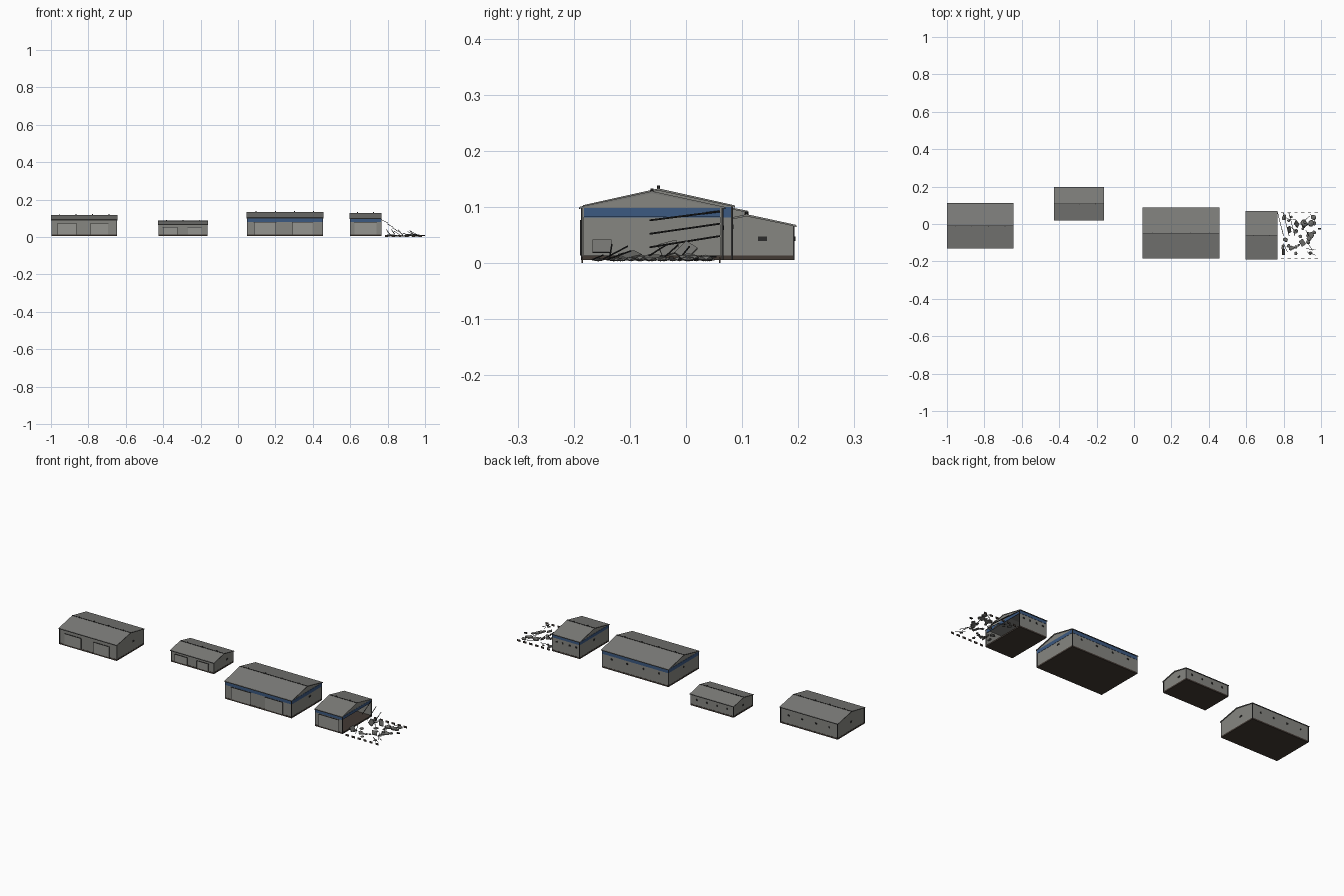
import bpy, bmesh, math, random
from mathutils import Vector, Matrix

if "Cube" in bpy.data.objects:
    bpy.data.objects.remove(bpy.data.objects["Cube"])

random.seed(4)


def material(name, rgb):
    m = bpy.data.materials.new(name)
    m.diffuse_color = (*rgb, 1)
    m.use_nodes = True
    m.node_tree.nodes["Principled BSDF"].inputs["Base Color"].default_value = m.diffuse_color
    return m


WALL = material("wall grey", (0.24, 0.24, 0.22))
ROOF = material("roof grey", (0.20, 0.20, 0.19))
PANEL = material("door grey", (0.30, 0.30, 0.28))
BLUE = material("stripe blue", (0.045, 0.10, 0.22))
BROWN = material("foundation brown", (0.055, 0.042, 0.034))
DARK = material("dark metal", (0.025, 0.025, 0.025))
STONE = material("rubble grey", (0.17, 0.17, 0.16))


def finish(name, bm, mat):
    bmesh.ops.recalc_face_normals(bm, faces=bm.faces)
    me = bpy.data.meshes.new(name)
    bm.to_mesh(me)
    bm.free()
    me.materials.append(mat)
    ob = bpy.data.objects.new(name, me)
    bpy.context.collection.objects.link(ob)
    return ob


def boxes(name, spans, mat):
    """One object made of boxes given as (x0, x1, y0, y1, z0, z1)."""
    bm = bmesh.new()
    for x0, x1, y0, y1, z0, z1 in spans:
        m = Matrix.Translation(((x0 + x1) / 2, (y0 + y1) / 2, (z0 + z1) / 2))
        m = m @ Matrix.Diagonal((x1 - x0, y1 - y0, z1 - z0, 1))
        bmesh.ops.create_cube(bm, size=1, matrix=m)
    return finish(name, bm, mat)


def extrude_x(name, profile, x0, x1, mat):
    """Push a closed (y, z) profile along x."""
    bm = bmesh.new()
    face = bm.faces.new([bm.verts.new((x0, y, z)) for y, z in profile])
    new = bmesh.ops.extrude_face_region(bm, geom=[face])["geom"]
    verts = [v for v in new if isinstance(v, bmesh.types.BMVert)]
    bmesh.ops.translate(bm, verts=verts, vec=(x1 - x0, 0, 0))
    return finish(name, bm, mat)


def bars(name, segments, radius, mat):
    bm = bmesh.new()
    for a, b in segments:
        a, b = Vector(a), Vector(b)
        d = b - a
        m = Matrix.Translation((a + b) / 2) @ d.to_track_quat('Z', 'Y').to_matrix().to_4x4()
        bmesh.ops.create_cone(bm, cap_ends=True, segments=6, radius1=radius,
                              radius2=radius, depth=d.length, matrix=m)
    return finish(name, bm, mat)


def shed(tag, x0, x1, y0, y1, eave, ridge, vents, doors, stripe=False, ruined=False):
    z0, t = 0.006, 0.004
    a0, a1, b0, b1 = x0 + t, x1 - t, y0 + t, y1 - t
    if ruined:
        a1 = x1
    ym, w = (y0 + y1) / 2, x1 - x0
    gable = [(b0, z0), (b1, z0), (b1, eave), (ym, ridge - t), (b0, eave)]

    # Walls: a closed block, or a shell with one end torn open
    if ruined:
        extrude_x(tag + "_end_wall", gable, a0, a0 + t, WALL)
        boxes(tag + "_long_walls", [(a0, a1, b0, b0 + t, z0, eave),
                                    (a0, a1, b1 - t, b1, z0, eave)], WALL)
        boxes(tag + "_inner_stripe", [(a0 + t, a0 + t + .001, b0 + t, b1 - t, .081, .098)], BLUE)
        extrude_x(tag + "_open_gable", [(b0, eave), (b1, eave), (ym, ridge - t)],
                  a1 - t, a1 - .002, WALL)
        boxes(tag + "_lintel", [(a1 - t, a1 - .001, b0, b1, .082, eave)], BLUE)
    else:
        extrude_x(tag + "_walls", gable, a0, a1, WALL)

    # Foundation slab
    boxes(tag + "_foundation", [(a0 - .001, a1 + .001, b0 - .001, b1 + .001, z0 - .001, .013)], BROWN)

    # Blue stripe under the eaves
    if stripe:
        e, s0, s1 = .0012, .081, eave - .001
        sides = [(a0, a1, b0 - e, b0, s0, s1), (a0, a1, b1, b1 + e, s0, s1),
                 (a0 - e, a0, b0, b1, s0, s1)]
        if not ruined:
            sides.append((a1, a1 + e, b0, b1, s0, s1))
        boxes(tag + "_stripe", sides, BLUE)

    # Pitched roof sheet, ridge cap and eave trim
    extrude_x(tag + "_roof", [(y0, eave - .001), (y0, eave + .002), (ym, ridge), (y1, eave + .002),
                              (y1, eave - .001), (ym, ridge - t)], x0, x1, ROOF)
    boxes(tag + "_ridge_cap", [(x0, x1, ym - .002, ym + .002, ridge - .002, ridge + .001)], DARK)
    boxes(tag + "_gutters", [(x0, x1, y - .001, y + .001, eave - .002, eave + .001)
                             for y in (y0, y1)], DARK)

    # Roof vents along the ridge
    bars(tag + "_roof_vents", [((x0 + w * (i + .5) / vents, ym, ridge - .002),
                                (x0 + w * (i + .5) / vents, ym, ridge + .005))
                               for i in range(vents)], .003, DARK)

    # Corner posts
    boxes(tag + "_corner_posts", [(x - .0015, x + .0015, y - .0015, y + .0015, z0, eave)
                                  for x in (a0, a1) for y in (b0, b1)], DARK)

    # Front sliding doors with top rail and jambs
    top = z0 + (eave - z0) * .75
    rails, leaves = [], []
    for f0, f1 in doors:
        d0, d1 = x0 + w * f0, x0 + w * f1
        leaves.append((d0, d1, b0 - .002, b0, .013, top))
        rails.append((d0 - .003, d1 + .003, b0 - .003, b0, top, top + .002))
        rails += [(d - .0008, d + .0008, b0 - .0025, b0, .013, top) for d in (d0, d1)]
    boxes(tag + "_doors", leaves, PANEL)
    boxes(tag + "_door_frames", rails, DARK)

    # Small vents on the back wall and the ends
    zc = z0 + (eave - z0) * .62
    marks = [(x0 + w * f - .004, x0 + w * f + .004, b1, b1 + .003, zc - .004, zc + .004)
             for f in (.15, .38, .62, .85)]
    marks.append((a0 - .002, a0, ym - .005, ym + .005, zc - .004, zc + .004))
    if not ruined:
        marks.append((a1, a1 + .002, ym + .02, ym + .036, zc - .004, zc + .004))
    boxes(tag + "_wall_vents", marks, DARK)


two_doors = [(.10, .38), (.60, .86)]
shed("medium_shed", -1.0, -.645, -.13, .11, .091, .117, 4, two_doors)
shed("small_shed", -.427, -.16, .02, .196, .066, .087, 3, two_doors)
shed("large_shed", .046, .456, -.184, .086, .101, .133, 4, two_doors, stripe=True)
shed("ruined_shed", .597, .766, -.19, .069, .098, .128, 2, [(.15, .85)], stripe=True, ruined=True)

# Rubble: flattened low-poly boulders
for i in range(30):
    r = random.uniform(.008, .021)
    x, y = random.uniform(.785, .98), random.uniform(-.165, .045)
    flat = random.uniform(.2, .4)
    bm = bmesh.new()
    m = (Matrix.Translation((x, y, r * flat + .003))
         @ Matrix.Rotation(random.uniform(0, 6), 4, 'Z') @ Matrix.Diagonal((1, .85, flat, 1)))
    bmesh.ops.create_icosphere(bm, subdivisions=1, radius=r, matrix=m)
    finish(f"boulder_{i + 1}", bm, STONE)

# Broken wall slabs leaning in the rubble
for i, (x, y, z, tilt) in enumerate([(.80, -.15, .03, 60), (.83, -.03, .026, 55), (.90, -.10, .014, 20),
                                     (.87, .0, .022, 50), (.94, -.06, .01, 12)]):
    bm = bmesh.new()
    m = (Matrix.Translation((x, y, z)) @ Matrix.Rotation(math.radians(tilt), 4, 'Y')
         @ Matrix.Rotation(.3 * i, 4, 'Z') @ Matrix.Diagonal((.026, .034, .004, 1)))
    bmesh.ops.create_cube(bm, size=1, matrix=m)
    finish(f"broken_slab_{i + 1}", bm, STONE)

# Bent beams, and loose rods lying over the debris
bars("bent_beams", [((.768 + .03 * i, .06, .092 - .022 * i), (.80 + .03 * i, -.065, .076 - .024 * i))
                    for i in range(3)], .0016, DARK)
rods = []
for i in range(10):
    x, y, ang = random.uniform(.80, .96), random.uniform(-.16, .04), random.uniform(0, math.pi)
    dx, dy = .025 * math.cos(ang), .025 * math.sin(ang)
    rods.append(((x - dx, y - dy, .006), (x + dx, y + dy, random.uniform(.01, .045))))
bars("loose_rods", rods, .0014, DARK)

# Remains of the long walls' footing, in short pieces
boxes("footing_remains", [(.785 + .036 * i, .803 + .036 * i, y - .0015, y + .0015, 0, .01)
                          for i in range(6) for y in (-.185, .06)], BROWN)
boxes("far_scrap", [(.985, 1.0, -.03, -.022, .006, .012)], DARK)
